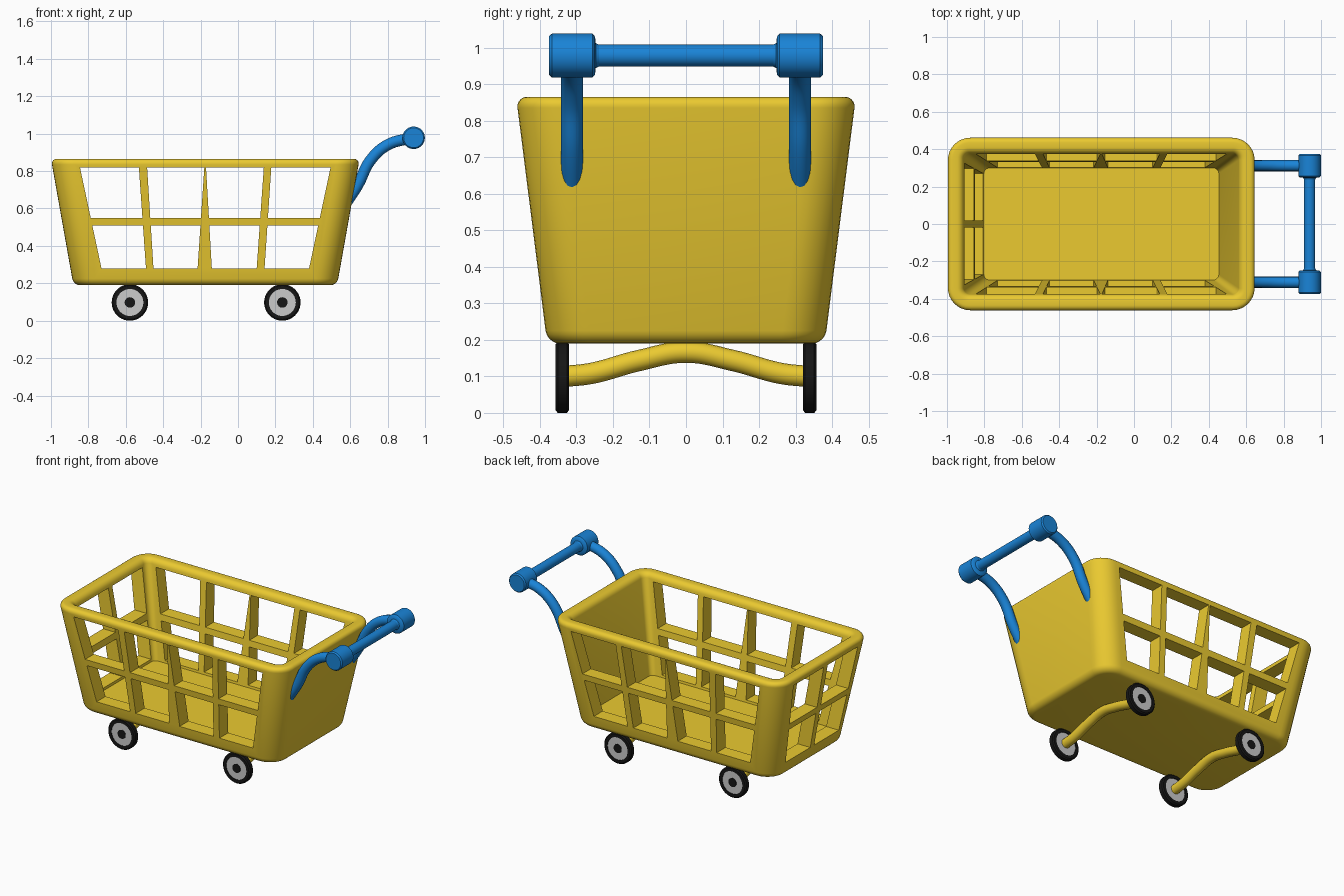
import bpy, bmesh
from math import sin, cos, pi, radians
from mathutils import Matrix

if "Cube" in bpy.data.objects:
    bpy.data.objects.remove(bpy.data.objects["Cube"])


def material(name, col):
    m = bpy.data.materials.new(name)
    m.diffuse_color = (*col, 1)
    m.use_nodes = True
    m.node_tree.nodes["Principled BSDF"].inputs["Base Color"].default_value = m.diffuse_color
    return m


YELLOW = material("yellow", (0.83, 0.59, 0.03))
BLUE = material("blue", (0.01, 0.23, 0.68))
BLACK = material("black", (0.008, 0.008, 0.008))


def finish(name, bm, mat=None):
    bmesh.ops.recalc_face_normals(bm, faces=bm.faces[:])
    me = bpy.data.meshes.new(name)
    bm.to_mesh(me)
    bm.free()
    ob = bpy.data.objects.new(name, me)
    bpy.context.collection.objects.link(ob)
    if mat:
        me.materials.append(mat)
    return ob


def select(ob):
    bpy.ops.object.select_all(action='DESELECT')
    ob.select_set(True)
    bpy.context.view_layer.objects.active = ob


def smooth(ob, angle=35):
    select(ob)
    bpy.ops.object.shade_smooth_by_angle(angle=radians(angle))


def loft(name, rings, mat=None, closed=False):
    """Skin a list of equal-length vertex rings; cap the ends unless closed."""
    bm = bmesh.new()
    vs = [[bm.verts.new(p) for p in r] for r in rings]
    n = len(rings[0])
    pairs = list(zip(vs, vs[1:])) + ([(vs[-1], vs[0])] if closed else [])
    for a, b in pairs:
        for i in range(n):
            bm.faces.new((a[i], a[(i + 1) % n], b[(i + 1) % n], b[i]))
    if not closed:
        bm.faces.new(vs[0])
        bm.faces.new(vs[-1])
    return finish(name, bm, mat)


def lathe_y(name, profile, centre, mat=None, n=40, closed=False):
    """Revolve (radius, y) points around a y axis through centre (x, z)."""
    cx, cz = centre
    rings = [[(cx + r * cos(2 * pi * i / n), y, cz + r * sin(2 * pi * i / n))
              for i in range(n)] for r, y in profile]
    ob = loft(name, rings, mat, closed)
    smooth(ob)
    return ob


def tube(name, pts, radius, mat):
    cu = bpy.data.curves.new(name, 'CURVE')
    cu.dimensions = '3D'
    cu.bevel_depth, cu.bevel_resolution = radius, 6
    cu.resolution_u, cu.use_fill_caps = 10, True
    sp = cu.splines.new('BEZIER')
    sp.bezier_points.add(len(pts) - 1)
    for bp, p in zip(sp.bezier_points, pts):
        bp.co = p
        bp.handle_left_type = bp.handle_right_type = 'AUTO'
    cu.materials.append(mat)
    ob = bpy.data.objects.new(name, cu)
    bpy.context.collection.objects.link(ob)
    select(ob)
    bpy.ops.object.convert(target='MESH')
    smooth(bpy.context.view_layer.objects.active, 50)


# Basket shell: tapered rounded box, hollowed, with rounded rim
Z0, Z1, FLOOR, WALL = 0.19, 0.865, 0.265, 0.085


def basket_ring(z, inset, n=8):
    t = (z - Z0) / (Z1 - Z0)
    x0, x1, y = -.88 - .12 * t + inset, .53 + .12 * t - inset, .38 + .085 * t - inset
    r = max(.03, .12 - inset)
    corners = [(x1 - r, y - r), (x0 + r, y - r), (x0 + r, r - y), (x1 - r, r - y)]
    return [(cx + r * cos(a), cy + r * sin(a), z)
            for k, (cx, cy) in enumerate(corners)
            for a in [(k + i / n) * pi / 2 for i in range(n + 1)]]


arc = [i * pi / 10 for i in range(6)]
profile = [(Z0 + .035 * (1 - cos(a)), .035 * (1 - sin(a))) for a in arc]
profile += [(Z1 - .03 * (1 - sin(a)), .03 * (1 - cos(a))) for a in arc]
profile += [(Z1 - .03 * (1 - cos(a)), WALL - .03 * (1 - sin(a))) for a in arc]
profile += [(FLOOR, WALL + .005)]
basket = loft("basket", [basket_ring(z, s) for z, s in profile], YELLOW)

# Window cutters: trapezoid cells in two rows
ROWS = [(.28, .51), (.55, .82)]
SIDE = [(-.73, -.492, -.845, -.53), (-.452, -.216, -.486, -.18),
        (-.14, .1, -.171, .138), (.142, .38, .178, .495)]
END = [(-.27, -.02, -.325, -.02), (.02, .27, .02, .325)]


def window_cutter(name, cells, place, lo, hi):
    bm = bmesh.new()
    for b0, b1, t0, t1 in cells:
        def at(b, t, z):
            return b + (t - b) * (z - .28) / .54
        for za, zb in ROWS:
            quad = [(at(b0, t0, za), za), (at(b1, t1, za), za),
                    (at(b1, t1, zb), zb), (at(b0, t0, zb), zb)]
            v = [[bm.verts.new(place(u, d, z)) for u, z in quad] for d in (lo, hi)]
            bm.faces.new(v[0])
            bm.faces.new(v[1])
            for i in range(4):
                j = (i + 1) % 4
                bm.faces.new((v[0][i], v[0][j], v[1][j], v[1][i]))
    ob = finish(name, bm)
    ob.hide_render = True
    return ob


cutters = [window_cutter("side_cutter", SIDE, lambda u, d, z: (u, d, z), -.6, .6),
           window_cutter("end_cutter", END, lambda u, d, z: (d, u, z), -1.2, -.6)]
for c in cutters:
    m = basket.modifiers.new("windows", 'BOOLEAN')
    m.operation, m.solver, m.object = 'DIFFERENCE', 'EXACT', c
    select(basket)
    bpy.ops.object.modifier_apply(modifier=m.name)
    bpy.data.objects.remove(c)
smooth(basket)

# Wheels and arched axles
for end, x in (("rear", .237), ("front", -.578)):
    c = (x, .0975)
    for side, s in (("right", 1), ("left", -1)):
        tag = f"{end}_{side}"
        lathe_y(tag + "_tyre", [(r, s * y) for r, y in (
            (.072, .32), (.09, .32), (.0975, .326), (.0975, .351), (.09, .357), (.072, .357))],
            c, BLACK, closed=True)
        lathe_y(tag + "_disc", [(.074, s * .324), (.074, s * .353)], c)
        lathe_y(tag + "_hub", [(.028, s * .345), (.028, s * .356)], c, BLACK)
    tube(end + "_axle", [(x, y, z) for y, z in (
        (-.33, .1), (-.26, .108), (-.13, .143), (0, .166),
        (.13, .143), (.26, .108), (.33, .1))], .029, YELLOW)

# Handle: curved arms, end knobs and grip bar
GRIP = (.939, .978)
for side, s in (("right", 1), ("left", -1)):
    tube(side + "_handle_arm", [(x, s * .312, z) for x, z in (
        (.565, .61), (.64, .725), (.71, .86), (.80, .94), (.93, .978))], .03, BLUE)
    lathe_y(side + "_handle_knob", [(r, s * y) for r, y in (
        (.03, .238), (.034, .247), (.052, .249), (.06, .256),
        (.06, .367), (.053, .375))], GRIP, BLUE)
lathe_y("handle_grip", [(.03, -.26), (.03, .26)], GRIP, BLUE)
